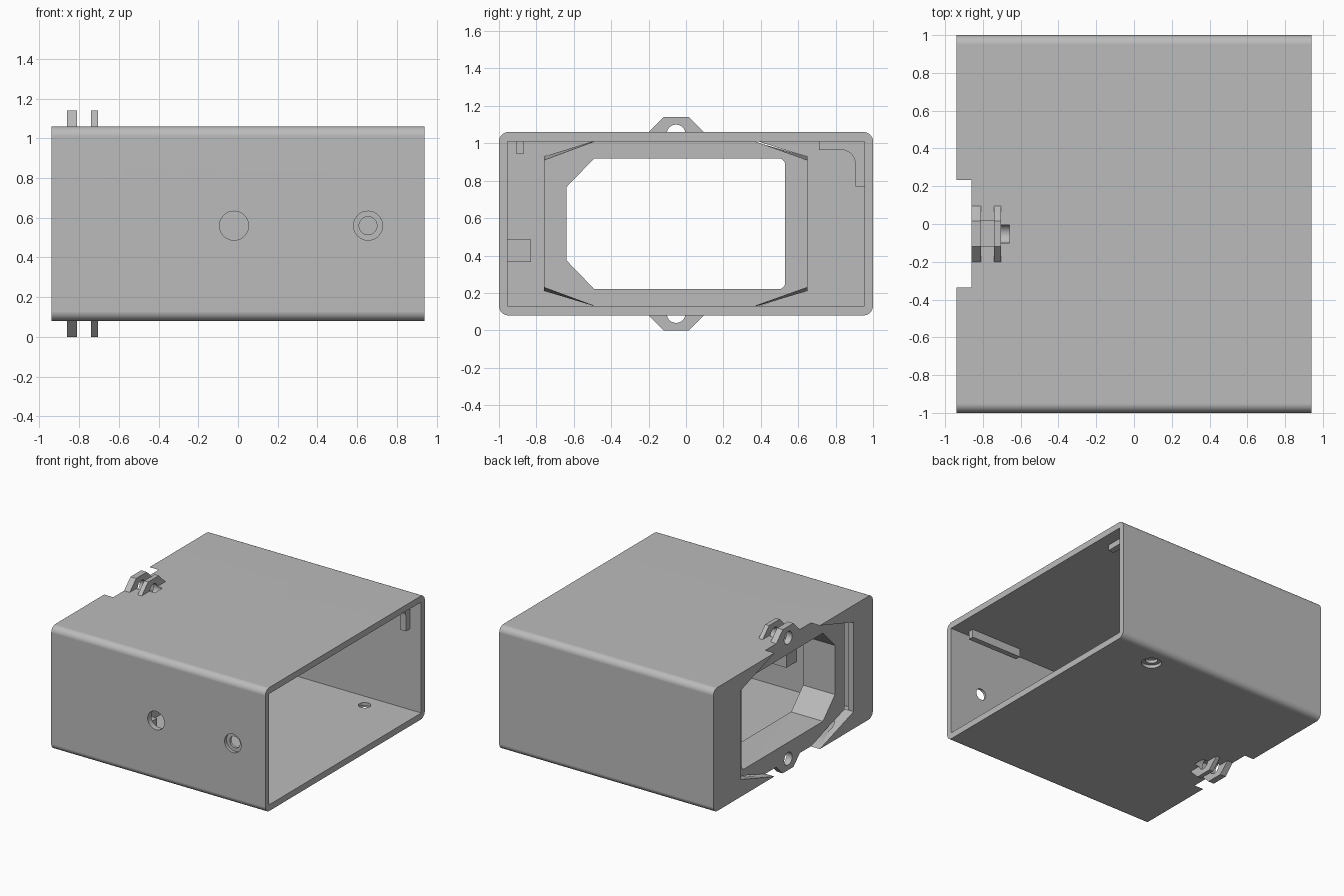
import bpy, bmesh, math
from mathutils import Vector

if "Cube" in bpy.data.objects:
    bpy.data.objects.remove(bpy.data.objects["Cube"], do_unlink=True)

MID = 0.57  # height of the horizontal mirror plane

grey = bpy.data.materials.new("plain grey")
grey.use_nodes = True
grey.diffuse_color = (0.5, 0.5, 0.5, 1)
grey.node_tree.nodes["Principled BSDF"].inputs["Base Color"].default_value = (0.5, 0.5, 0.5, 1)


def prism(name, pts, x0, x1, end_pts=None):
    """Extrude a (y, z) profile along x, optionally morphing to end_pts."""
    bm = bmesh.new()
    a = [bm.verts.new((x0, y, z)) for y, z in pts]
    b = [bm.verts.new((x1, y, z)) for y, z in (end_pts or pts)]
    n = len(pts)
    bm.faces.new(a)
    bm.faces.new(b)
    for i in range(n):
        bm.faces.new((a[i], a[(i + 1) % n], b[(i + 1) % n], b[i]))
    bmesh.ops.recalc_face_normals(bm, faces=bm.faces)
    mesh = bpy.data.meshes.new(name)
    bm.to_mesh(mesh)
    bm.free()
    mesh.materials.append(grey)
    obj = bpy.data.objects.new(name, mesh)
    bpy.context.collection.objects.link(obj)
    return obj


def rod(name, start, end, r):
    """Cylinder between two points."""
    start, end = Vector(start), Vector(end)
    d = end - start
    bpy.ops.mesh.primitive_cylinder_add(vertices=40, radius=r, depth=d.length,
                                        location=(start + end) / 2,
                                        rotation=d.to_track_quat('Z', 'Y').to_euler())
    obj = bpy.context.object
    obj.name = name
    obj.data.materials.append(grey)
    return obj


def rect(y0, y1, z0, z1):
    return [(y0, z0), (y1, z0), (y1, z1), (y0, z1)]


def arc(cy, cz, r, a0, a1, n=8):
    return [(cy + r * math.cos(math.radians(a0 + (a1 - a0) * i / n)),
             cz + r * math.sin(math.radians(a0 + (a1 - a0) * i / n))) for i in range(n + 1)]


def flip(pts):
    return [(y, 2 * MID - z) for y, z in reversed(pts)]


def mirrored(upper):
    """Close an upper half profile with its reflection below."""
    return upper + flip(upper)


def combine(obj, other, op):
    mod = obj.modifiers.new(op, 'BOOLEAN')
    mod.object, mod.operation, mod.solver = other, op, 'EXACT'
    bpy.ops.object.select_all(action='DESELECT')
    bpy.context.view_layer.objects.active = obj
    obj.select_set(True)
    bpy.ops.object.modifier_apply(modifier=mod.name)
    bpy.data.objects.remove(other, do_unlink=True)


# Outer shell with rounded long edges, hollowed from the open end
outer = mirrored(arc(-0.95, 1.01, 0.05, 180, 90) + arc(0.95, 1.01, 0.05, 90, 0))
housing = prism("housing", outer, -0.94, 0.94)
combine(housing, prism("cavity", rect(-0.955, 0.955, 0.13, 1.01), -0.89, 1.0), 'DIFFERENCE')

# Thick tapered frame behind the end wall
frame_root = mirrored([(-0.76, 0.93), (-0.425, 1.03), (0.3, 1.03), (0.65, 0.93)])
frame_tip = mirrored([(-0.76, 0.91), (-0.436, 1.03), (0.314, 1.03), (0.65, 0.91)])
combine(housing, prism("frame", frame_root, -0.91, -0.58, frame_tip), 'UNION')

# Shallow recess in the end that breaks through top and bottom
recess = mirrored([(-0.76, 0.925), (-0.21, 1.1), (0.11, 1.1), (0.65, 0.925)])
combine(housing, prism("recess", recess, -1.0, -0.86), 'DIFFERENCE')

# Window through the frame, chamfered on one side and rounded on the other
window = mirrored([(-0.64, 0.765), (-0.49, 0.92)] + arc(0.495, 0.885, 0.035, 90, 0, 5))
combine(housing, prism("window", window, -0.95, -0.5), 'DIFFERENCE')

# Hinge lugs above and below, with nut slot and pin hole
lug = [(-0.2, 1.02), (-0.2, 1.06), (-0.12, 1.14), (0.015, 1.14), (0.095, 1.06), (0.095, 1.02)]
slot = rect(-0.12, 0.015, 1.0, 1.1)
for side in (lambda p: p, flip):
    for x0, x1 in ((-0.86, -0.81), (-0.74, -0.705)):
        combine(housing, prism("lug", side(lug), x0, x1), 'UNION')
    combine(housing, prism("nut_slot", side(slot), -0.81, -0.74), 'DIFFERENCE')
    pin_z = side([(0, 1.05)])[0][1]
    combine(housing, rod("pin", (-0.95, -0.053, pin_z), (-0.66, -0.053, pin_z), 0.05), 'DIFFERENCE')

# Round holes in the front wall and the floor, two of them counterbored
holes = [((-0.02, -1.1, 0.56), (-0.02, -0.9, 0.56), 0.073),
         ((0.655, -1.1, 0.56), (0.655, -0.9, 0.56), 0.045),
         ((0.655, -1.1, 0.56), (0.655, -0.975, 0.56), 0.073),
         ((0.53, 0.83, 0.0), (0.53, 0.83, 0.2), 0.045),
         ((0.53, 0.83, 0.0), (0.53, 0.83, 0.105), 0.073)]
for start, end, r in holes:
    combine(housing, rod("hole", start, end, r), 'DIFFERENCE')

# Inner fittings: ceiling rail, wall block and curved corner bracket
combine(housing, prism("ceiling_rail", rect(-0.91, -0.865, 0.945, 1.03), 0.36, 0.81), 'UNION')
combine(housing, prism("wall_block", rect(-0.97, -0.83, 0.365, 0.485), -0.3, -0.13), 'UNION')
bracket = ([(0.97, 1.03), (0.71, 1.03), (0.71, 0.965)]
           + arc(0.83, 0.89, 0.075, 90, 0) + [(0.905, 0.77), (0.97, 0.77)])
combine(housing, prism("corner_bracket", bracket, 0.79, 0.84), 'UNION')

# Smooth the rounded edges and keep the flats flat
bpy.context.view_layer.objects.active = housing
housing.select_set(True)
bpy.ops.object.shade_smooth_by_angle(angle=math.radians(25))
normals = housing.modifiers.new("flat_normals", 'WEIGHTED_NORMAL')
normals.keep_sharp = True
